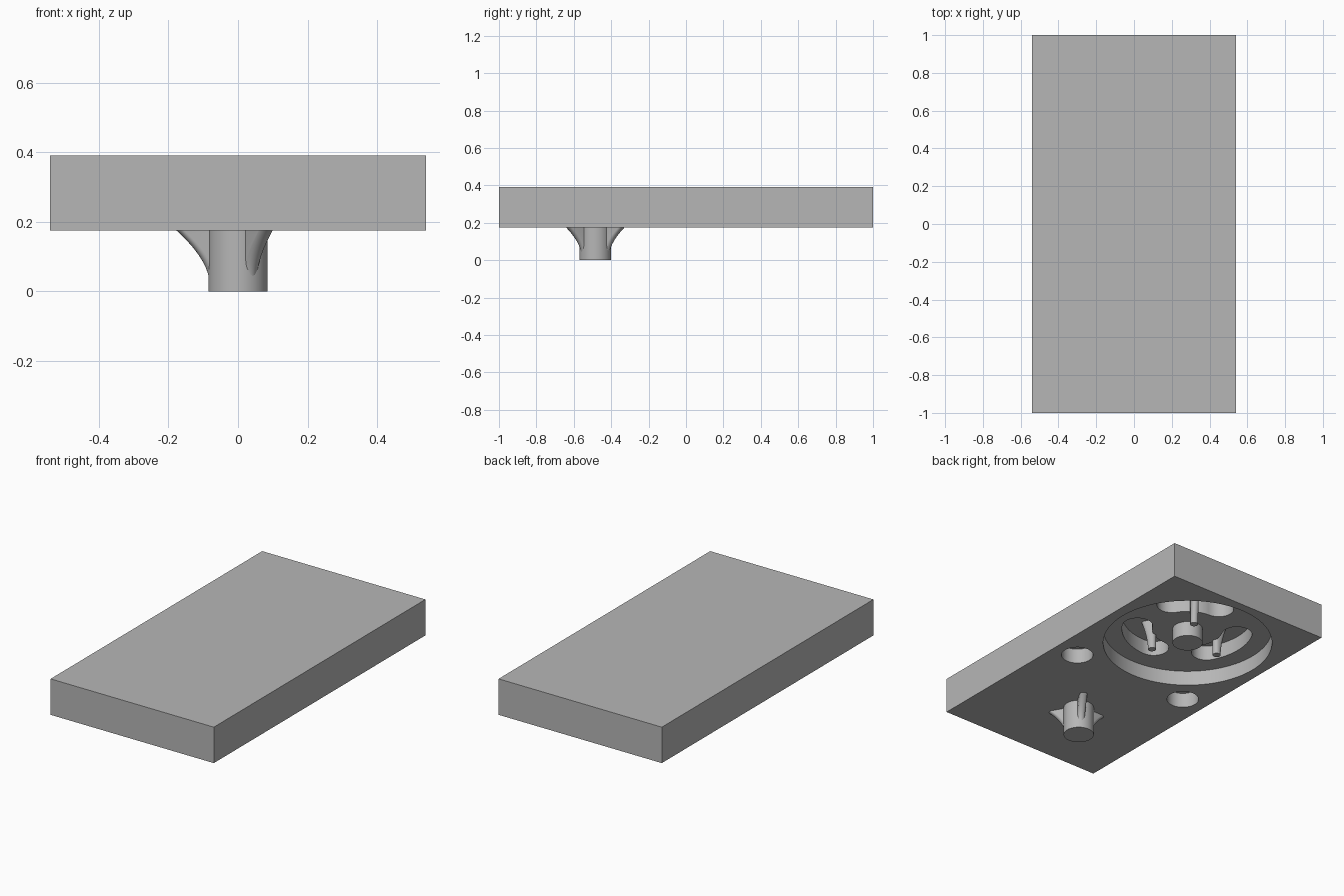
import bpy, bmesh, math
from mathutils import Matrix, Vector

cube = bpy.data.objects.get("Cube")
if cube:
    bpy.data.objects.remove(cube, do_unlink=True)

grey = bpy.data.materials.new("plain_grey")
grey.use_nodes = True
colour = (0.47, 0.47, 0.47, 1)
grey.diffuse_color = colour
grey.node_tree.nodes["Principled BSDF"].inputs["Base Color"].default_value = colour

BASE, RECESS, POCKET, TOP = 0.175, 0.265, 0.355, 0.39
WHEEL_Y, PEG_Y = 0.47, -0.485
ANGLES = [math.radians(a) for a in (60, 180, 300)]


def loft(name, rings, location=(0, 0, 0), turn=0):
    """Solid through a stack of (outline, z) rings with equal point counts."""
    bm = bmesh.new()
    loops = [[bm.verts.new((x, y, z)) for x, y in pts] for pts, z in rings]
    n = len(loops[0])
    for a, b in zip(loops, loops[1:]):
        for i in range(n):
            j = (i + 1) % n
            bm.faces.new((a[i], a[j], b[j], b[i]))
    bm.faces.new(loops[0][::-1])
    bm.faces.new(loops[-1])
    bm.transform(Matrix.Translation(location) @ Matrix.Rotation(turn, 4, "Z"))
    bmesh.ops.recalc_face_normals(bm, faces=bm.faces)
    mesh = bpy.data.meshes.new(name)
    bm.to_mesh(mesh)
    bm.free()
    mesh.materials.append(grey)
    obj = bpy.data.objects.new(name, mesh)
    bpy.context.collection.objects.link(obj)
    return obj


def arc(cx, cy, r, start, end, n):
    return [(cx + r * math.cos(start + (end - start) * i / n),
             cy + r * math.sin(start + (end - start) * i / n)) for i in range(n + 1)]


def cylinder(name, r, z0, z1, x, y, n=64):
    circle = arc(0, 0, r, 0, math.tau, n)[:-1]
    return loft(name, [(circle, z0), (circle, z1)], (x, y, 0))


def bean(mid, half, spread):
    """Curved slot outline with round ends, centred on +x."""
    c, s = mid * math.cos(spread), mid * math.sin(spread)
    return (arc(0, 0, mid + half, -spread, spread, 24)
            + arc(c, s, half, spread, spread + math.pi, 12)[1:-1]
            + arc(0, 0, mid - half, spread, -spread, 24)
            + arc(c, -s, half, math.pi - spread, math.tau - spread, 12)[1:-1])


def stadium(r_in, r_out, half):
    quarter = math.pi / 2
    return (arc(r_out - half, 0, half, -quarter, quarter, 10)
            + arc(r_in + half, 0, half, quarter, 3 * quarter, 10))


def fin(name, r_in, r0, r1, z0, z1, y, turn, half=0.022, steps=12):
    """Rounded rib whose outer edge flares out towards the top."""
    rings = []
    for i in range(steps + 1):
        t = i / steps
        rings.append((stadium(r_in, r0 + (r1 - r0) * t ** 1.7, half), z0 + (z1 - z0) * t))
    return loft(name, rings, (0, y, 0), turn)


def smooth(obj):
    bpy.ops.object.select_all(action="DESELECT")
    obj.select_set(True)
    bpy.context.view_layer.objects.active = obj
    bpy.ops.object.shade_smooth_by_angle(angle=math.radians(30))


# Block
corners = [(-0.54, -1), (0.54, -1), (0.54, 1), (-0.54, 1)]
block = loft("block", [(corners, BASE), (corners, TOP)])

# Cutters: wheel recess, curved pockets, two round sockets
cutters = [cylinder("wheel_cutter", 0.476, BASE - 0.1, RECESS, 0, WHEEL_Y, 96)]
for a in ANGLES:
    outline = bean(0.285, 0.085, math.radians(28))
    cutters.append(loft("pocket_cutter", [(outline, RECESS - 0.03), (outline, POCKET)],
                        (0, WHEEL_Y, 0), a))
for x in (-0.388, 0.388):
    cutters.append(cylinder("socket_cutter", 0.089, BASE - 0.1, RECESS, x, -0.035))

bpy.context.view_layer.objects.active = block
for cutter in cutters:
    mod = block.modifiers.new("cut", "BOOLEAN")
    mod.operation = "DIFFERENCE"
    mod.solver = "EXACT"
    mod.object = cutter
    bpy.ops.object.modifier_apply(modifier=mod.name)
for cutter in cutters:
    bpy.data.objects.remove(cutter, do_unlink=True)
smooth(block)

# Hub and ribs inside the wheel recess
smooth(cylinder("wheel_hub", 0.085, BASE, RECESS + 0.01, 0, WHEEL_Y))
for i, a in enumerate(ANGLES):
    smooth(fin(f"pocket_rib_{i + 1}", 0.19, 0.236, 0.275, BASE, POCKET + 0.005, WHEEL_Y, a))

# Peg with three flared fins under the block
smooth(cylinder("peg", 0.085, 0, BASE + 0.01, 0, PEG_Y))
for i, a in enumerate(ANGLES):
    smooth(fin(f"peg_fin_{i + 1}", 0, 0.083, 0.177, 0.03, BASE, PEG_Y, a))
